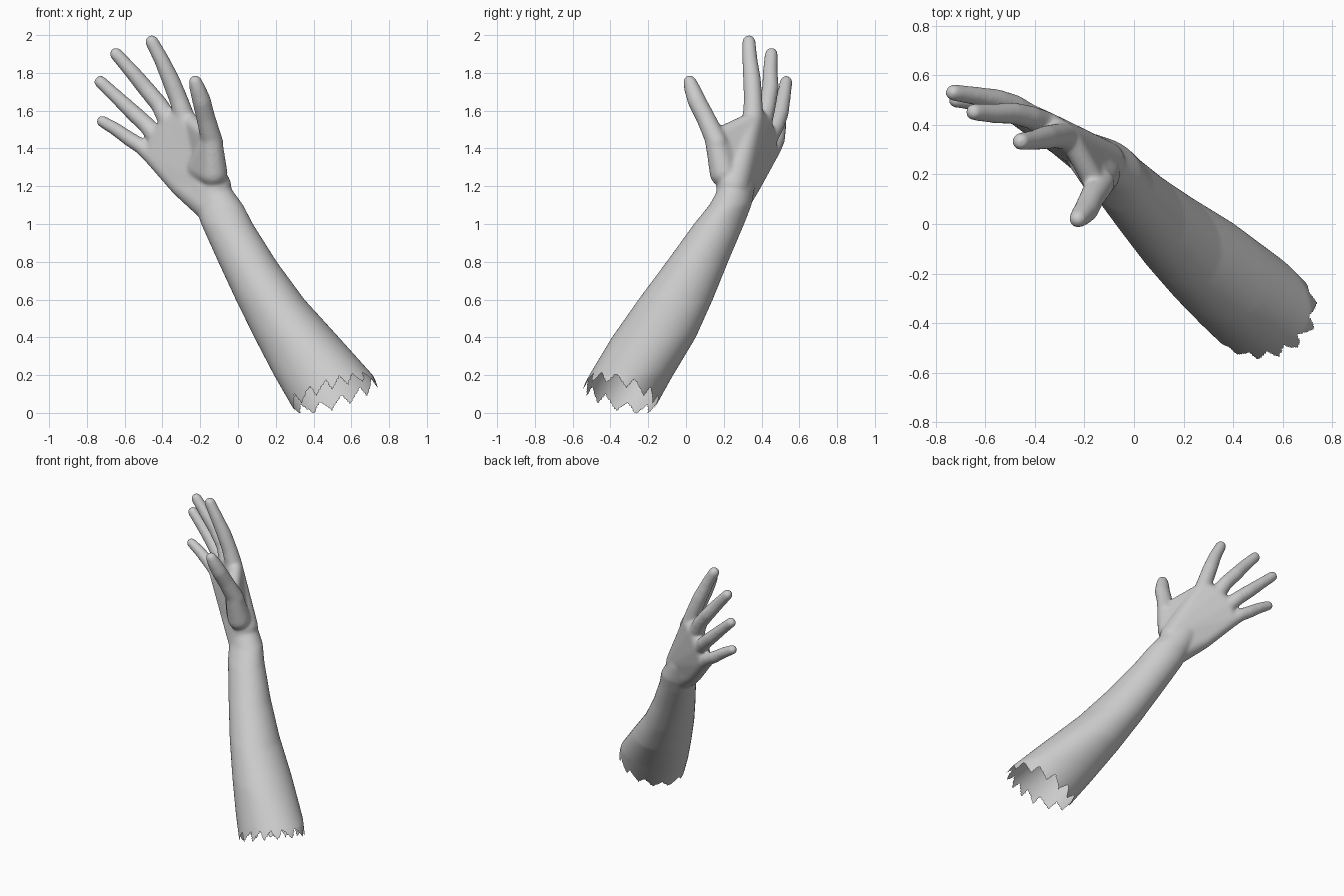
import bpy, bmesh, math
from mathutils import Vector

if "Cube" in bpy.data.objects:
    bpy.data.objects.remove(bpy.data.objects["Cube"])

bm = bmesh.new()
GOLD = math.pi * (3 - math.sqrt(5))
DIRS = []
for i in range(120):
    h = 1 - 2 * (i + 0.5) / 120
    w = math.sqrt(1 - h * h)
    DIRS.append(Vector((w * math.cos(GOLD * i), w * math.sin(GOLD * i), h)))


def hull(*balls):
    """Convex skin around a few balls (x, y, z, radius)."""
    verts = [bm.verts.new(Vector(b[:3]) + d * b[3]) for b in balls for d in DIRS]
    bmesh.ops.convex_hull(bm, input=verts)
    bmesh.ops.delete(bm, geom=[v for v in verts if v.is_valid and not v.link_faces],
                     context='VERTS')


def limb(*balls):
    """Chain of tapered capsules."""
    for a, b in zip(balls, balls[1:]):
        hull(a, b)


# forearm: level slices (z, centre x, centre y, half width x, half width y)
SLICES = [(-0.15, .66, -.50, .26, .22), (0, .565, -.40, .26, .22), (.2, .452, -.29, .262, .222),
          (.4, .31, -.17, .224, .222), (.6, .17, -.055, .182, .197), (.8, .05, .06, .155, .163),
          (1.0, -.058, .175, .137, .133), (1.1, -.10, .235, .128, .112),
          (1.22, -.17, .28, .11, .09)]
N = 64
PHASE = math.acos(-0.26)
rings = []
for z, cx, cy, hx, hy in SLICES:
    rings.append([bm.verts.new((cx + hx * math.cos(t), cy + hy * math.cos(t - PHASE), z))
                  for t in (2 * math.pi * k / N for k in range(N))])
for a, b in zip(rings, rings[1:]):
    for k in range(N):
        bm.faces.new((a[k], a[(k + 1) % N], b[(k + 1) % N], b[k]))
bm.faces.new(rings[0][::-1])
bm.faces.new(rings[-1])

# palm, ball of the thumb and thumb web
index_k, middle_k = (-.285, .355, 1.57, .055), (-.36, .400, 1.53, .056)
ring_k, pinky_k = (-.42, .430, 1.45, .053), (-.45, .432, 1.36, .050)
wrist, heel = (-.12, .250, 1.20, .086), (-.30, .335, 1.20, .058)
hull(index_k, middle_k, wrist, heel)
hull(middle_k, ring_k, pinky_k, wrist, heel)
hull(wrist, heel, (-.13, .23, 1.08, .085))
hull((-.13, .20, 1.27, .075), (-.14, .155, 1.45, .056), (-.20, .27, 1.30, .072))
hull((-.155, .16, 1.46, .045), (-.25, .33, 1.54, .045), (-.16, .25, 1.28, .07))

# thumb and fingers, from knuckle to tip
limb((-.135, .165, 1.43, .058), (-.17, .105, 1.56, .051), (-.192, .058, 1.65, .050),
     (-.212, .035, 1.71, .044), (-.226, .020, 1.752, .036))
limb(index_k, (-.315, .355, 1.66, .050), (-.355, .350, 1.76, .048), (-.405, .338, 1.87, .041),
     (-.456, .333, 1.965, .036))
limb(middle_k, (-.415, .430, 1.63, .047), (-.490, .447, 1.72, .045), (-.565, .446, 1.81, .040),
     (-.645, .452, 1.900, .035))
limb(ring_k, (-.480, .475, 1.52, .046), (-.550, .500, 1.585, .044), (-.640, .517, 1.67, .038),
     (-.728, .530, 1.752, .034))
limb(pinky_k, (-.510, .468, 1.41, .042), (-.570, .485, 1.447, .040), (-.645, .494, 1.50, .036),
     (-.718, .500, 1.543, .032))

bmesh.ops.recalc_face_normals(bm, faces=bm.faces)
mesh = bpy.data.meshes.new("arm")
bm.to_mesh(mesh)
bm.free()
arm = bpy.data.objects.new("arm", mesh)
bpy.context.collection.objects.link(arm)

# fuse everything to one soft skin
fuse = arm.modifiers.new("fuse", 'REMESH')
fuse.mode = 'VOXEL'
fuse.voxel_size = 0.008
soft = arm.modifiers.new("soft", 'SMOOTH')
soft.factor = 0.5
soft.iterations = 18
skin = bpy.data.meshes.new_from_object(arm.evaluated_get(bpy.context.evaluated_depsgraph_get()))
arm.modifiers.clear()
arm.data = skin


# open, ragged elbow end
def rag(co):
    s = .737 * co.x - .676 * co.y
    turn = math.atan2(co.y + .37, co.x - .52) / (2 * math.pi) * 13
    tooth = abs((turn % 1) * 2 - 1) * 2 - 1
    return max(0.0, .43 * (s - .364) + .035 * tooth)


bm = bmesh.new()
bm.from_mesh(skin)
cut = [f for f in bm.faces if f.calc_center_median().z < rag(f.calc_center_median())]
bmesh.ops.delete(bm, geom=cut, context='FACES')
for f in bm.faces:
    f.smooth = True
bm.to_mesh(skin)
bm.free()
